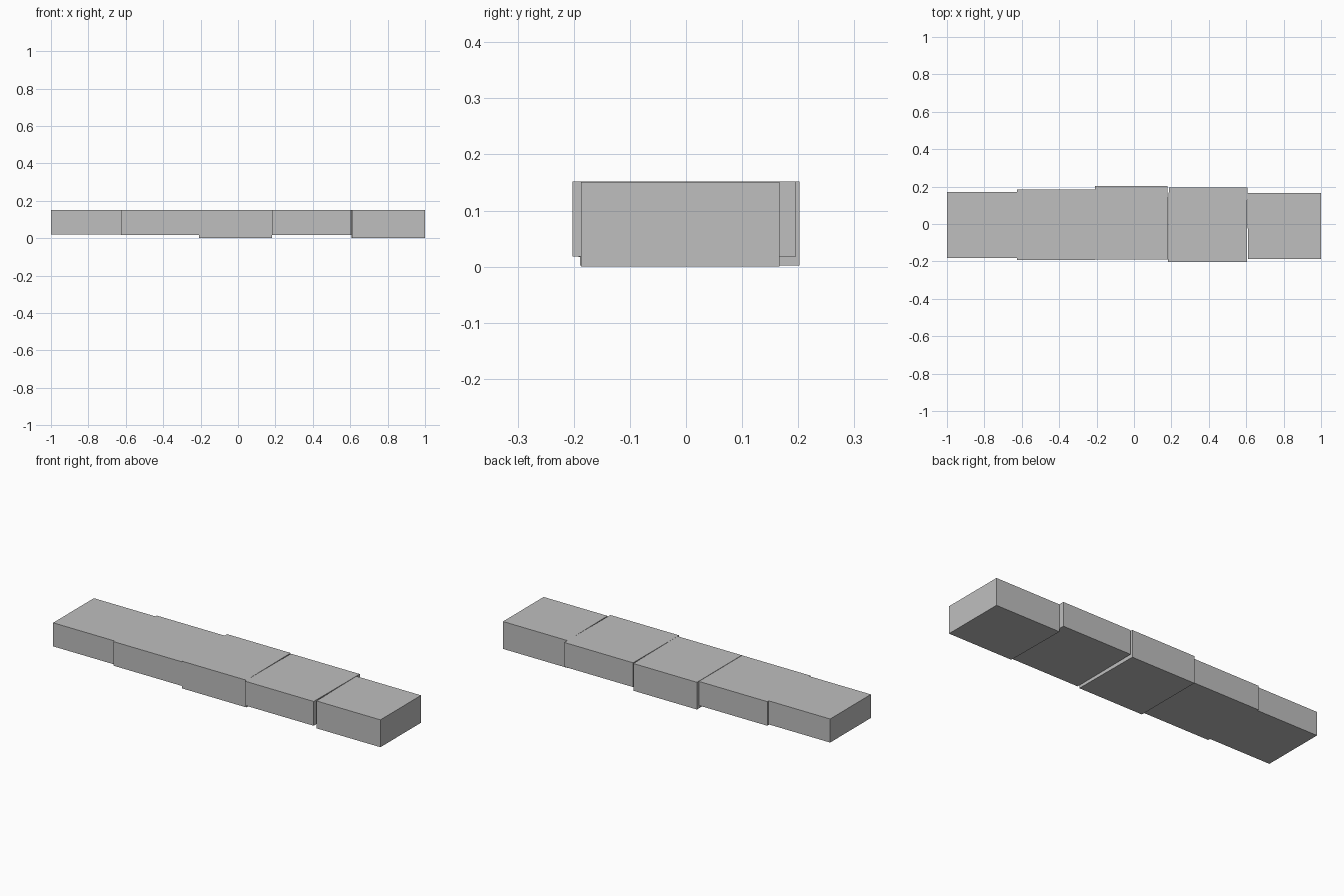
import bpy
import bmesh

cube = bpy.data.objects.get("Cube")
if cube:
    bpy.data.objects.remove(cube, do_unlink=True)

grey = bpy.data.materials.new("stone grey")
grey.use_nodes = True
colour = (0.52, 0.52, 0.52, 1)
grey.diffuse_color = colour
grey.node_tree.nodes["Principled BSDF"].inputs["Base Color"].default_value = colour


def block(name, x, y, z, trim_left=None, trim_right=None):
    """Slab; a trim moves the x of one end's corner at the given (sign of y, amount)."""
    bm = bmesh.new()
    bmesh.ops.create_cube(bm, size=2)
    for v in bm.verts:
        right, back, up = (c > 0 for c in v.co)
        px = x[right]
        trim = trim_right if right else trim_left
        if trim and (trim[0] > 0) == back:
            px += trim[1]
        v.co = (px, y[back], z[up])
    mesh = bpy.data.meshes.new(name)
    bm.to_mesh(mesh)
    bm.free()
    mesh.materials.append(grey)
    bpy.context.collection.objects.link(bpy.data.objects.new(name, mesh))


# Row of five slabs, with narrow wedge gaps at two of the joints
block("end_slab_right", (-1, -0.625), (-0.183, 0.172), (0.02, 0.15))
block("inner_slab_right", (-0.625, -0.208), (-0.192, 0.184), (0.017, 0.15))
block("middle_slab", (-0.208, 0.183), (-0.189, 0.202), (0.002, 0.152),
      trim_right=(1, -0.003))
block("inner_slab_left", (0.183, 0.606), (-0.202, 0.196), (0.018, 0.152),
      trim_left=(1, 0.003), trim_right=(-1, -0.003))
block("end_slab_left", (0.606, 1), (-0.187, 0.167), (0, 0.151),
      trim_left=(-1, 0.004))
